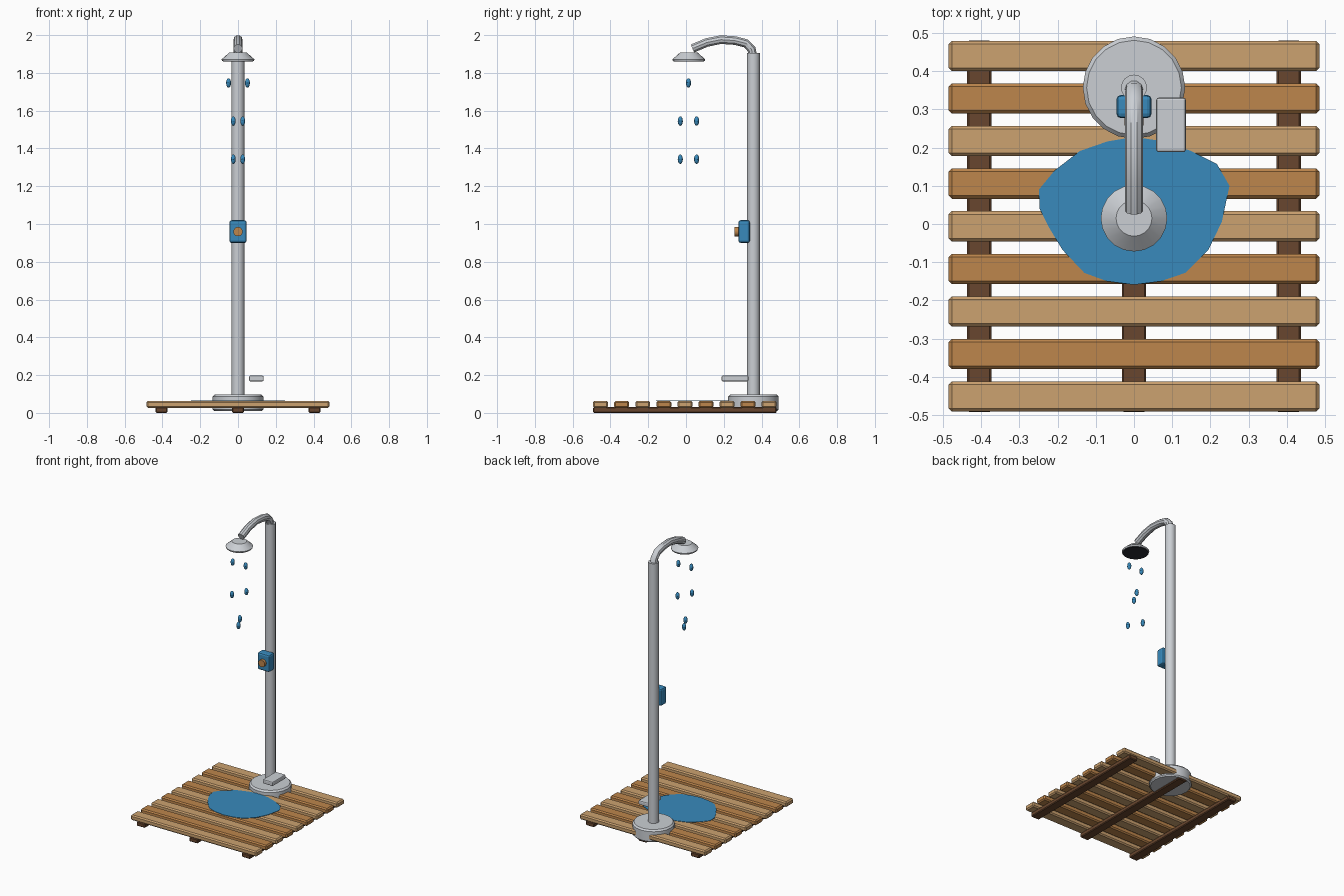
import bpy, bmesh, math
from mathutils import Vector

if "Cube" in bpy.data.objects:
    bpy.data.objects.remove(bpy.data.objects["Cube"])


def srgb(*c):
    return tuple((v / 255 / 12.92) if v < 10 else ((v / 255 + 0.055) / 1.055) ** 2.4 for v in c) + (1.0,)


def material(name, *c):
    m = bpy.data.materials.new(name)
    m.diffuse_color = srgb(*c)
    m.use_nodes = True
    m.node_tree.nodes["Principled BSDF"].inputs["Base Color"].default_value = m.diffuse_color
    return m


LIGHT = material("light wood", 204, 162, 112)
DARK = material("orange wood", 190, 134, 76)
BROWN = material("dark brown wood", 104, 70, 46)
METAL = material("pale grey metal", 203, 207, 212)
BLUE = material("water blue", 56, 138, 188)
BLACK = material("dark nozzle", 40, 43, 50)


def make(name, bm, mat, smooth=False):
    bmesh.ops.recalc_face_normals(bm, faces=bm.faces)
    me = bpy.data.meshes.new(name)
    bm.to_mesh(me)
    bm.free()
    ob = bpy.data.objects.new(name, me)
    bpy.context.collection.objects.link(ob)
    me.materials.append(mat)
    if smooth:
        bpy.ops.object.select_all(action='DESELECT')
        ob.select_set(True)
        bpy.context.view_layer.objects.active = ob
        bpy.ops.object.shade_smooth_by_angle(angle=math.radians(35))
    return ob


def box(name, lo, hi, mat, bevel=0.0, segments=1):
    bm = bmesh.new()
    bmesh.ops.create_cube(bm, size=1)
    for v in bm.verts:
        v.co = Vector([(a + b) / 2 + c * (b - a) for a, b, c in zip(lo, hi, v.co)])
    if bevel:
        bmesh.ops.bevel(bm, geom=bm.edges[:], offset=bevel, segments=segments,
                        profile=0.5, affect='EDGES')
    return make(name, bm, mat)


def loft(name, rings, mat, smooth=True):
    """Skin a list of closed rings and cap both ends."""
    bm = bmesh.new()
    rows = [[bm.verts.new(p) for p in r] for r in rings]
    n = len(rows[0])
    for a, b in zip(rows, rows[1:]):
        for i in range(n):
            bm.faces.new((a[i], a[(i + 1) % n], b[(i + 1) % n], b[i]))
    bm.faces.new(rows[0][::-1])
    bm.faces.new(rows[-1])
    return make(name, bm, mat, smooth)


def lathe(name, y, profile, sides, mat):
    """Turn (radius, z) pairs around a vertical axis at x=0."""
    ang = [2 * math.pi * i / sides for i in range(sides)]
    return loft(name, [[(r * math.cos(a), y + r * math.sin(a), z) for a in ang]
                       for r, z in profile], mat)


# Slatted platform
for i in range(9):
    y = -0.452 + 0.1115 * i
    box(f"slat_{i + 1}", (-0.485, y - 0.0395, 0.027), (0.485, y + 0.0395, 0.064),
        DARK if i % 2 else LIGHT, 0.008)
for i, x in enumerate((-0.405, 0, 0.405)):
    box(f"runner_{i + 1}", (x - 0.032, -0.492, 0.0), (x + 0.032, 0.48, 0.03), BROWN, 0.005)

# Round foot and pole
POLE_Y, HEAD_Y = 0.357, 0.015
lathe("pole_foot", POLE_Y, [(0.126, 0.01), (0.134, 0.018), (0.134, 0.086), (0.124, 0.097)], 20, METAL)
lathe("pole", POLE_Y, [(0.034, 0.09), (0.034, 1.905)], 16, METAL)

# Curved shower arm
path = [Vector((0, y, z)) for y, z in ((0.355, 1.885), (0.347, 1.925), (0.318, 1.956), (0.26, 1.971),
                                       (0.185, 1.976), (0.11, 1.961), (0.034, 1.929))]
rings = []
for i, p in enumerate(path):
    t = (path[min(i + 1, len(path) - 1)] - path[max(i - 1, 0)]).normalized()
    side = Vector((1, 0, 0))
    up = t.cross(side)
    rings.append([p + 0.024 * (math.cos(a) * side + math.sin(a) * up)
                  for a in (math.pi * k / 5 for k in range(10))])
loft("shower_arm", rings, METAL)

# Shower head with dark underside plate
lathe("shower_head", HEAD_Y, [(0.084, 1.863), (0.087, 1.872), (0.047, 1.907)], 20, METAL)
lathe("nozzle_plate", HEAD_Y, [(0.08, 1.860), (0.08, 1.866)], 20, BLACK)

# Control box and knob
box("control_box", (-0.046, 0.277, 0.9), (0.046, 0.338, 1.02), BLUE, 0.012, 2)
loft("control_knob", [[(0.025 * math.cos(a), y, 0.96 + 0.025 * math.sin(a))
                       for a in (math.pi * k / 6 for k in range(12))] for y in (0.258, 0.285)], DARK)

# Foot pedal
box("foot_pedal", (0.058, 0.188, 0.167), (0.136, 0.331, 0.197), METAL, 0.007, 2)

# Water drops: a pair at each level, turned by 60 degrees
for level, z in enumerate((1.747, 1.545, 1.343)):
    for k in range(2):
        a = math.radians(60 * level + 180 * k)
        bm = bmesh.new()
        bmesh.ops.create_uvsphere(bm, u_segments=10, v_segments=8, radius=1)
        for v in bm.verts:
            v.co = Vector((0.05 * math.cos(a) + 0.0135 * v.co.x,
                           HEAD_Y - 0.002 + 0.05 * math.sin(a) + 0.0135 * v.co.y,
                           z + 0.025 * v.co.z))
        make(f"drop_{level + 1}_{k + 1}", bm, BLUE, True)

# Puddle lying on the slats
outline = [(-0.249, 0.09), (-0.247, 0.04), (-0.222, -0.01), (-0.187, -0.068), (-0.13, -0.128),
           (-0.07, -0.15), (0, -0.159), (0.07, -0.15), (0.134, -0.128), (0.195, -0.067),
           (0.23, 0.006), (0.25, 0.1), (0.217, 0.157), (0.147, 0.192), (0.08, 0.216),
           (0, 0.228), (-0.07, 0.216), (-0.142, 0.191), (-0.208, 0.14)]
loft("puddle", [[(x, y, z) for x, y in outline] for z in (0.0635, 0.0665)], BLUE, False)
